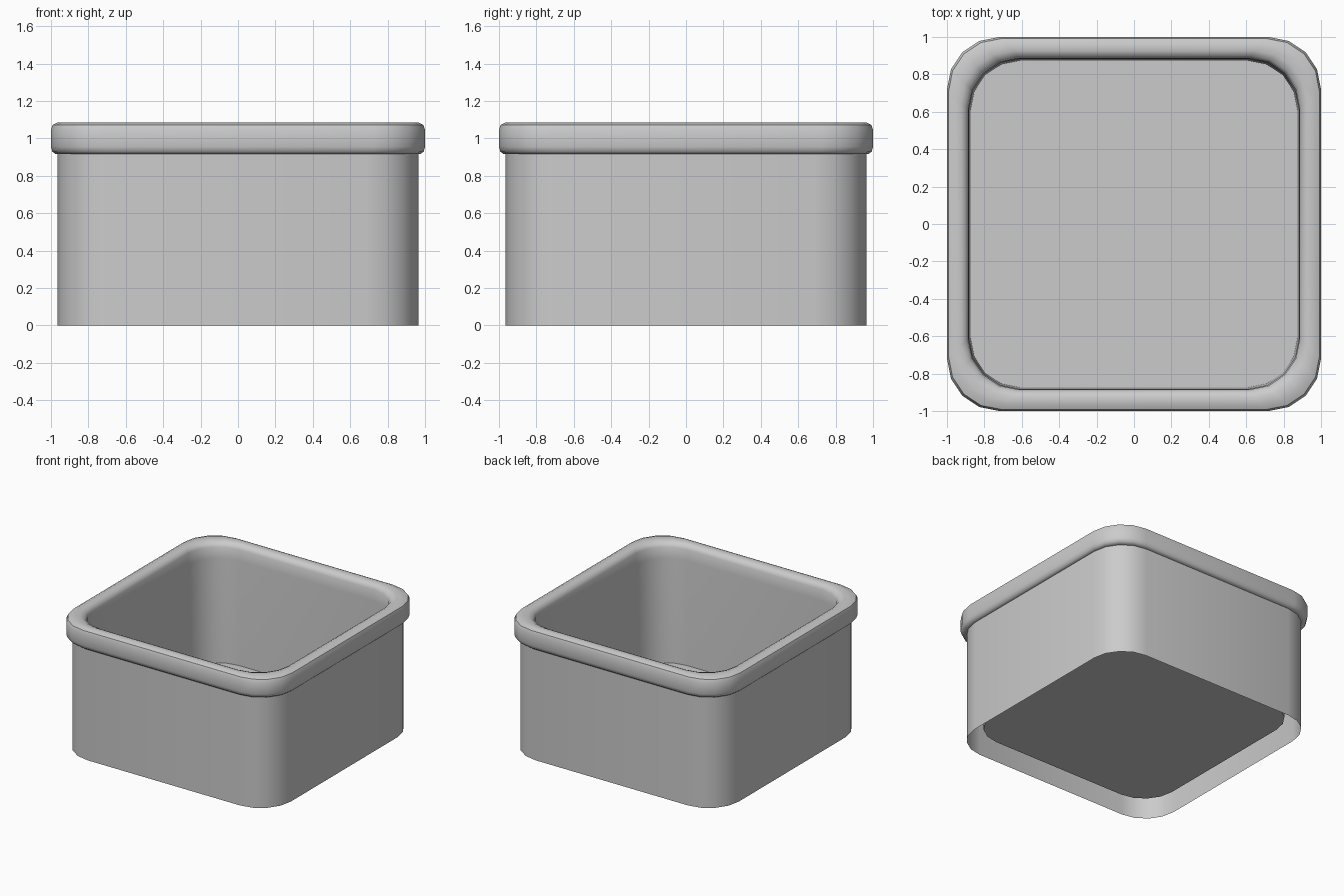
import bpy, bmesh, math

if "Cube" in bpy.data.objects:
    bpy.data.objects.remove(bpy.data.objects["Cube"])

CORNER_STEPS = 4


def ring(bm, half, radius, z):
    """Rounded-square loop of vertices at height z."""
    verts = []
    c = half - radius
    for q, (sx, sy) in enumerate(((1, 1), (-1, 1), (-1, -1), (1, -1))):
        for i in range(CORNER_STEPS + 1):
            a = math.pi / 2 * (q + i / CORNER_STEPS)
            verts.append(bm.verts.new((sx * c + radius * math.cos(a),
                                       sy * c + radius * math.sin(a), z)))
    return verts


def bridge(bm, a, b):
    n = len(a)
    for i in range(n):
        j = (i + 1) % n
        bm.faces.new((a[i], a[j], b[j], b[i]))


# Cross-section: half width, corner radius, height
profile = [
    (0.965, 0.275, 0.0),      # outer wall foot
    (0.965, 0.275, 0.917),    # outer wall meets rim
    (0.978, 0.276, 0.917),    # rim underside
    (0.993, 0.279, 0.930),
    (1.000, 0.280, 0.955),
    (1.000, 0.280, 1.045),    # rim side
    (0.991, 0.279, 1.072),
    (0.965, 0.277, 1.085),    # rim top
    (0.925, 0.275, 1.085),
    (0.899, 0.273, 1.072),
    (0.886, 0.272, 1.045),    # inner lip
    (0.882, 0.271, 0.955),
    (0.874, 0.268, 0.10),     # floor edge
]

# Open box: wall, rolled rim, inner wall and raised floor, hollow underneath
bm = bmesh.new()
rings = [ring(bm, *p) for p in profile]
for a, b in zip(rings, rings[1:]):
    bridge(bm, a, b)
bm.faces.new(rings[-1])

mesh = bpy.data.meshes.new("square_container")
bm.to_mesh(mesh)
bm.free()
box = bpy.data.objects.new("square_container", mesh)
bpy.context.collection.objects.link(box)

# Smooth shading with crisp floor and rim seams
bpy.context.view_layer.objects.active = box
box.select_set(True)
bpy.ops.object.shade_smooth_by_angle(angle=math.radians(40))
